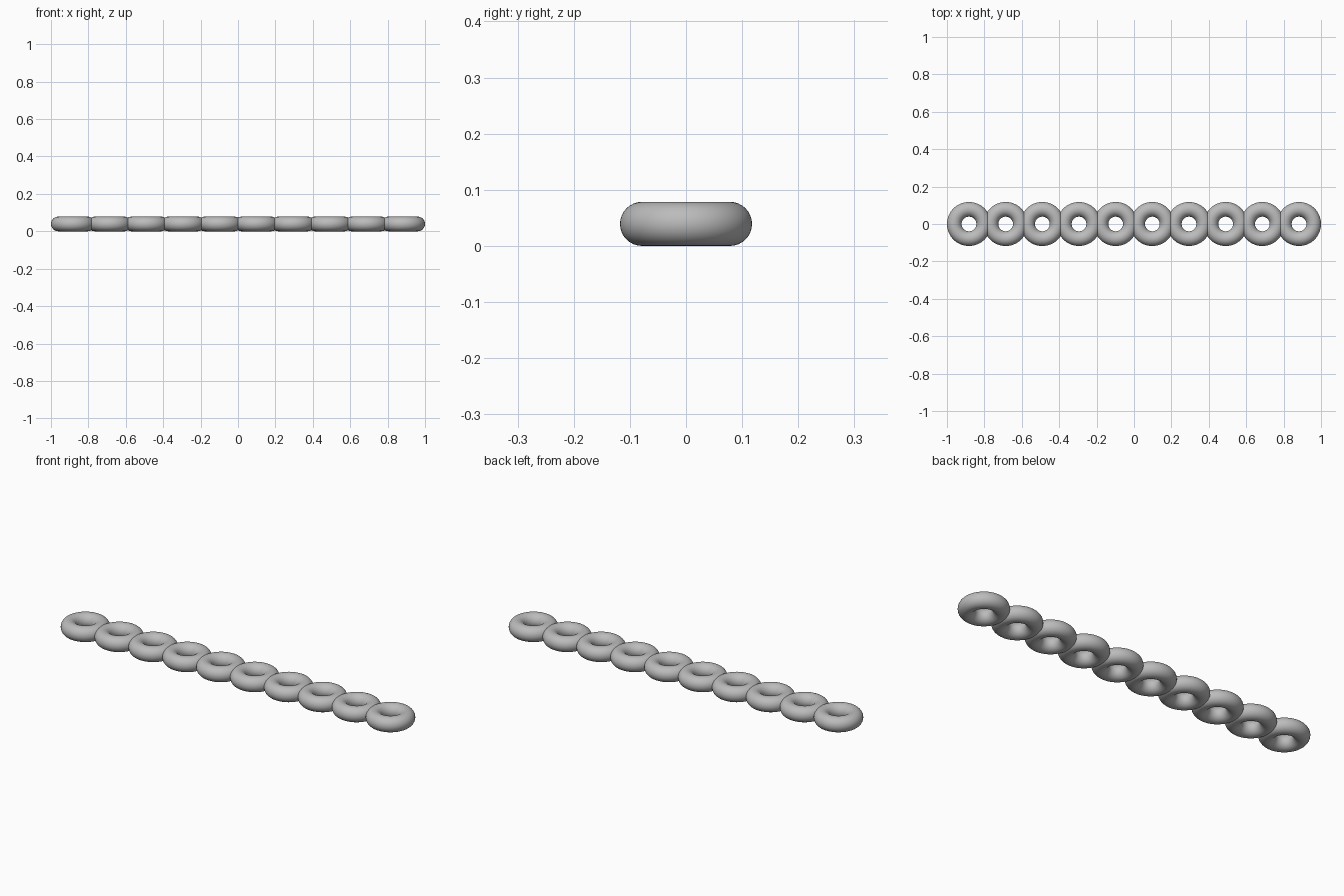
import bpy

# Clear the default object
cube = bpy.data.objects.get("Cube")
if cube:
    bpy.data.objects.remove(cube, do_unlink=True)

COUNT = 10
MAJOR = 2 / 25.5       # ring centreline radius; the whole row is 25.5 radii long
MINOR = MAJOR / 2      # tube radius
SPACING = MAJOR * 2.5  # neighbouring rings overlap

# Plain grey
grey = bpy.data.materials.new("grey")
grey.use_nodes = True
colour = (0.5, 0.5, 0.5, 1)
grey.diffuse_color = colour
grey.node_tree.nodes["Principled BSDF"].inputs["Base Color"].default_value = colour

# Row of overlapping rings lying flat
for i in range(COUNT):
    x = (i - (COUNT - 1) / 2) * SPACING
    bpy.ops.mesh.primitive_torus_add(
        major_radius=MAJOR, minor_radius=MINOR,
        major_segments=64, minor_segments=32, location=(x, 0, MINOR))
    ring = bpy.context.object
    ring.name = f"ring_{i + 1}"
    ring.data.materials.append(grey)
    bpy.ops.object.shade_smooth()
